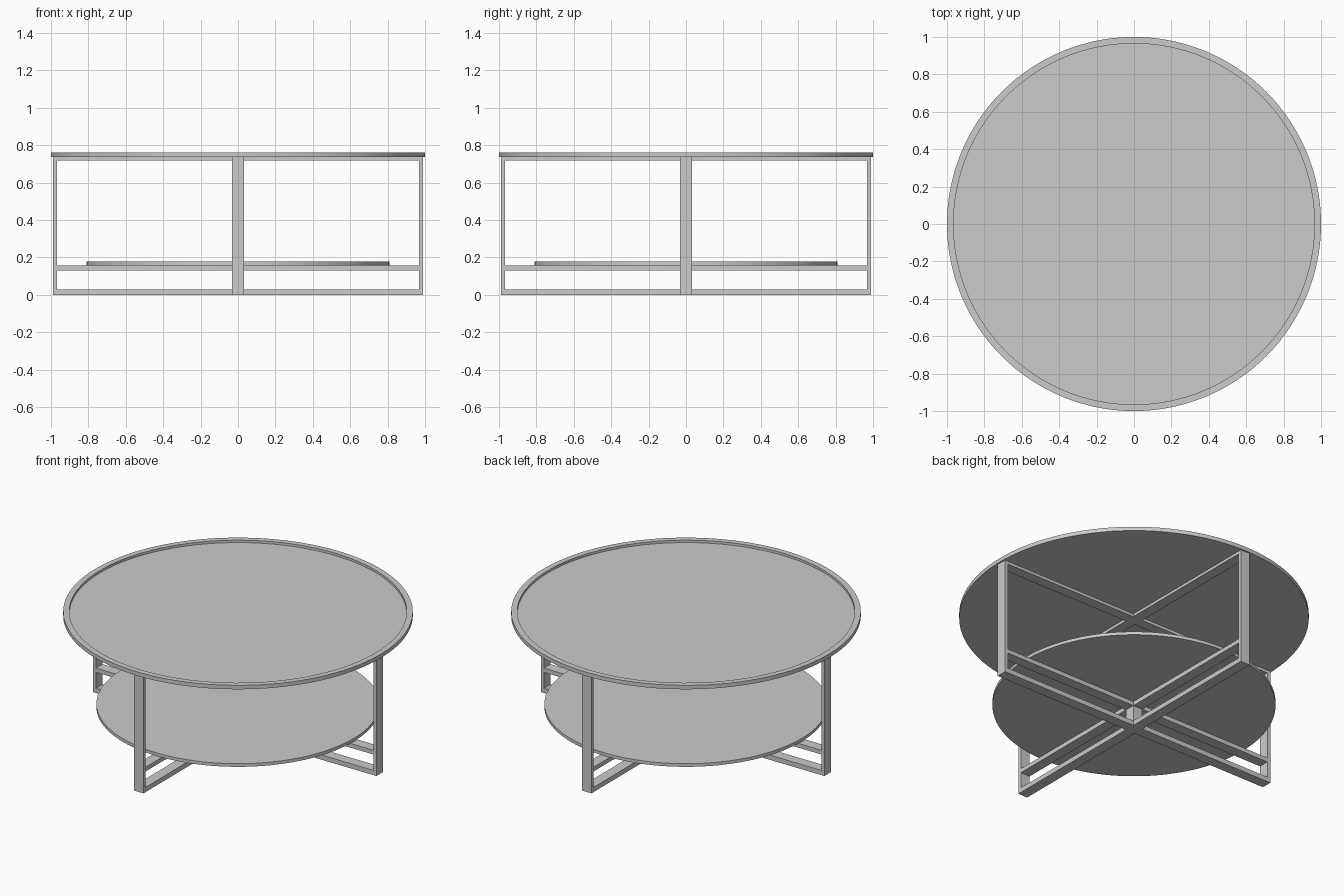
import bpy, bmesh, math

if "Cube" in bpy.data.objects:
    bpy.data.objects.remove(bpy.data.objects["Cube"])

HALF_W = 0.033     # half width of the flat frame bars
OUT, INN = 0.99, 0.968


def link(name, bm):
    bmesh.ops.recalc_face_normals(bm, faces=bm.faces)
    me = bpy.data.meshes.new(name)
    bm.to_mesh(me)
    bm.free()
    ob = bpy.data.objects.new(name, me)
    bpy.context.collection.objects.link(ob)
    return ob


def box(name, x, y, z):
    bm = bmesh.new()
    bmesh.ops.create_cube(bm, size=1)
    for v in bm.verts:
        v.co = [r[0] if c < 0 else r[1] for c, r in zip(v.co, (x, y, z))]
    return link(name, bm)


def lathe(name, profile, closed, n=128):
    """Spin an (r, z) profile around z."""
    bm = bmesh.new()
    vs = [bm.verts.new((r, 0, z)) for r, z in profile]
    es = [bm.edges.new(p) for p in zip(vs, vs[1:] + vs[:1] if closed else vs[1:])]
    bmesh.ops.spin(bm, geom=vs + es, cent=(0, 0, 0), axis=(0, 0, 1),
                   angle=math.tau, steps=n)
    bmesh.ops.remove_doubles(bm, verts=bm.verts, dist=1e-5)
    ob = link(name, bm)
    bpy.ops.object.select_all(action='DESELECT')
    ob.select_set(True)
    bpy.context.view_layer.objects.active = ob
    bpy.ops.object.shade_smooth_by_angle(angle=math.radians(30))
    return ob


# Round top: raised rim and recessed panel
lathe("top_rim", [(0.965, 0.736), (1, 0.736), (1, 0.761), (0.965, 0.761)], True)
lathe("top_panel", [(0, 0.736), (0.965, 0.736), (0.965, 0.746), (0, 0.746)], False)

# Lower shelf
lathe("lower_shelf", [(0, 0.158), (0.81, 0.158), (0.81, 0.178), (0, 0.178)], False)

# Two crossing rectangular frames: legs plus bottom, shelf and top bars
bars = {"bottom_bar": (0, 0.03), "shelf_bar": (0.13, 0.157), "top_bar": (0.718, 0.736)}
w = (-HALF_W, HALF_W)
for axis in "xy":
    def part(name, along, z):
        box(f"{axis}_{name}", *((along, w) if axis == "x" else (w, along)), z)
    for name, z in bars.items():
        part(name, (-INN, INN), z)
    part("leg_negative", (-OUT, -INN), (0, 0.736))
    part("leg_positive", (INN, OUT), (0, 0.736))

# Short block joining the bars at the crossing
box("centre_block", w, w, (0.03, 0.13))
